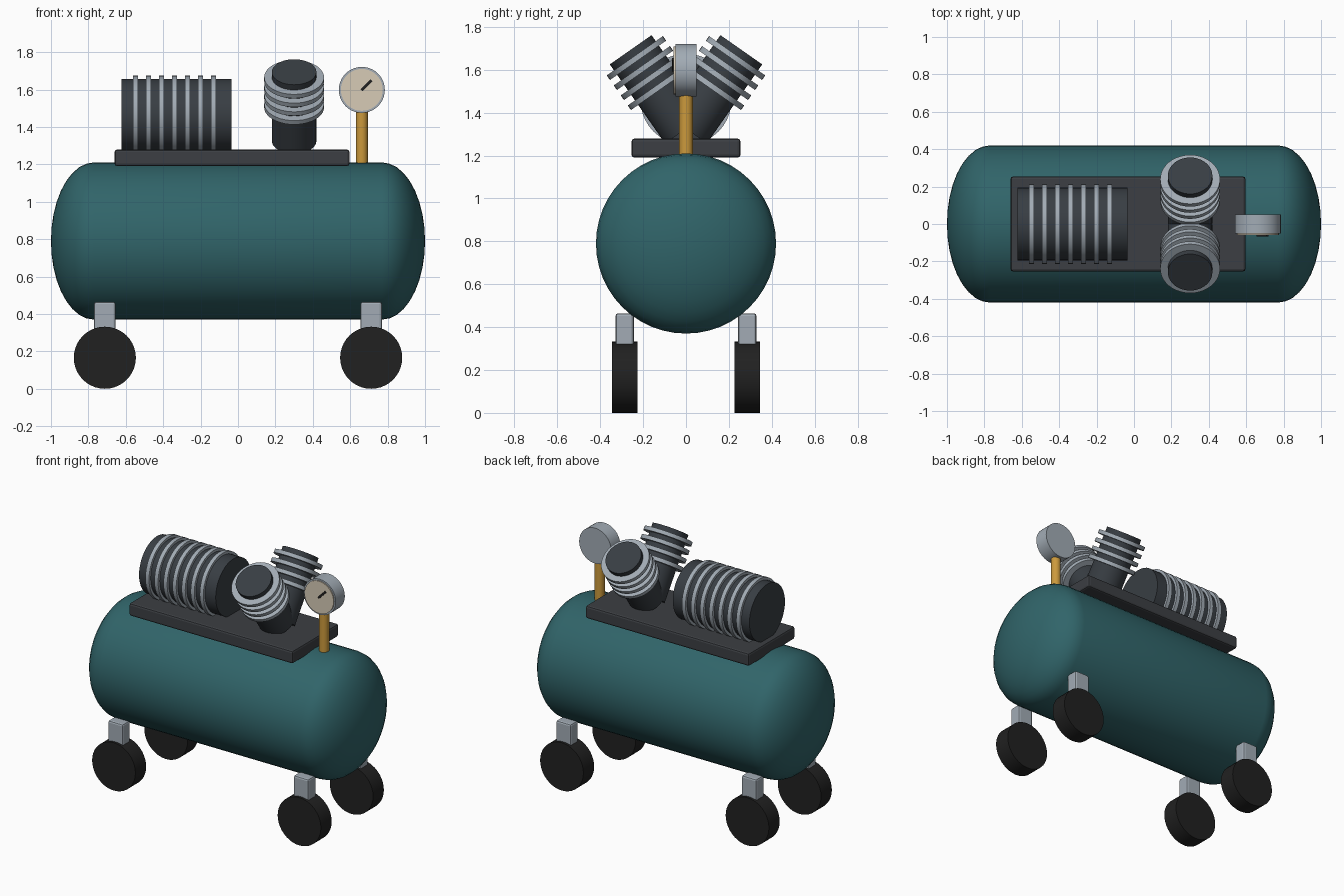
import bpy, bmesh, math
from mathutils import Vector

cube = bpy.data.objects.get("Cube")
if cube:
    bpy.data.objects.remove(cube, do_unlink=True)


def material(name, rgb):
    m = bpy.data.materials.new(name)
    m.use_nodes = True
    m.diffuse_color = (*rgb, 1)
    m.node_tree.nodes["Principled BSDF"].inputs["Base Color"].default_value = (*rgb, 1)
    return m


teal = material("teal_paint", (0.03, 0.128, 0.142))
charcoal = material("charcoal", (0.045, 0.049, 0.056))
slate = material("dark_slate", (0.04, 0.048, 0.057))
rubber = material("black_rubber", (0.015, 0.015, 0.015))
steel = material("light_steel", (0.36, 0.41, 0.46))
brass = material("brass", (0.6, 0.32, 0.045))
cream = material("cream_dial", (0.68, 0.6, 0.47))

X, Y, Z = Vector((1, 0, 0)), Vector((0, 1, 0)), Vector((0, 0, 1))


def rod(name, centre, axis, length, radius, mat, sides=40):
    """Closed cylinder centred on a point and lying along an axis."""
    bpy.ops.mesh.primitive_cylinder_add(vertices=sides, radius=radius, depth=length, location=centre)
    ob = bpy.context.object
    ob.name = name
    ob.rotation_euler = axis.to_track_quat('Z', 'Y').to_euler()
    ob.data.materials.append(mat)
    bpy.ops.object.shade_smooth_by_angle(angle=math.radians(35))
    return ob


def box(name, centre, size, mat, bevel=0.0):
    bpy.ops.mesh.primitive_cube_add(size=1, location=centre)
    ob = bpy.context.object
    ob.name = name
    ob.scale = size
    bpy.ops.object.transform_apply(location=False, rotation=False, scale=True)
    ob.data.materials.append(mat)
    if bevel:
        mod = ob.modifiers.new("rounded_edges", 'BEVEL')
        mod.width = bevel
        mod.segments = 2
    return ob


# Tank: straight barrel with elliptical ends, spun around x
steps, radius, straight, dome = 9, 0.42, 0.77, 0.23
right_end = []
for i in range(steps + 1):
    a = math.pi / 2 * i / steps
    right_end.append((straight + dome * math.cos(a), radius * math.sin(a)))
profile = right_end + [(-x, r) for x, r in reversed(right_end)]
bm = bmesh.new()
verts = [bm.verts.new((x, 0, r)) for x, r in profile]
edges = [bm.edges.new(pair) for pair in zip(verts, verts[1:])]
bmesh.ops.spin(bm, geom=verts + edges, cent=(0, 0, 0), axis=X, angle=2 * math.pi, steps=48)
bmesh.ops.remove_doubles(bm, verts=bm.verts, dist=0.0005)
bmesh.ops.recalc_face_normals(bm, faces=bm.faces)
mesh = bpy.data.meshes.new("tank")
bm.to_mesh(mesh)
bm.free()
mesh.materials.append(teal)
for p in mesh.polygons:
    p.use_smooth = True
tank = bpy.data.objects.new("tank", mesh)
tank.location.z = 0.79
bpy.context.collection.objects.link(tank)

# Wheels and their brackets
for sx, side in ((-1, "right"), (1, "left")):
    for sy, end in ((-1, "front"), (1, "back")):
        x, y = sx * 0.712, sy * 0.286
        rod(f"wheel_{end}_{side}", (x, y, 0.166), Y, 0.118, 0.166, rubber)
        box(f"bracket_{end}_{side}", (x, y, 0.377), (0.115, 0.085, 0.175), steel, 0.012)

# Mounting plate
box("mounting_plate", (-0.032, 0, 1.235), (1.256, 0.508, 0.088), charcoal, 0.013)

# Motor with cooling fins
rod("motor", (-0.329, 0, 1.462), X, 0.588, 0.195, slate)
for i in range(7):
    rod(f"motor_fin_{i + 1}", (-0.548 + i * 0.0695, 0, 1.462), X, 0.028, 0.213, steel)

# Two finned pump cylinders in a V
tilt = math.radians(35)
for s, end in ((-1, "front"), (1, "back")):
    axis = Vector((0, s * math.sin(tilt), math.cos(tilt)))
    foot = Vector((0.3, 0, 1.325))
    rod(f"pump_cylinder_{end}", foot + axis * 0.225, axis, 0.45, 0.119, slate)
    for i in range(4):
        rod(f"pump_fin_{end}_{i + 1}", foot + axis * (0.232 + i * 0.057), axis, 0.026, 0.16, steel)

# Pressure gauge on a brass pipe
gx, gz = 0.662, 1.598
rod("gauge_pipe", (gx, 0, 1.33), Z, 0.32, 0.032, brass, 24)
rod("gauge_case", (gx, 0, gz), Y, 0.1, 0.123, steel)
rod("gauge_dial", (gx, -0.053, gz), Y, 0.009, 0.112, cream)
needle = box("gauge_needle", (gx + 0.025, -0.061, gz + 0.025), (0.075, 0.009, 0.014), rubber)
needle.rotation_euler.y = -math.pi / 4
